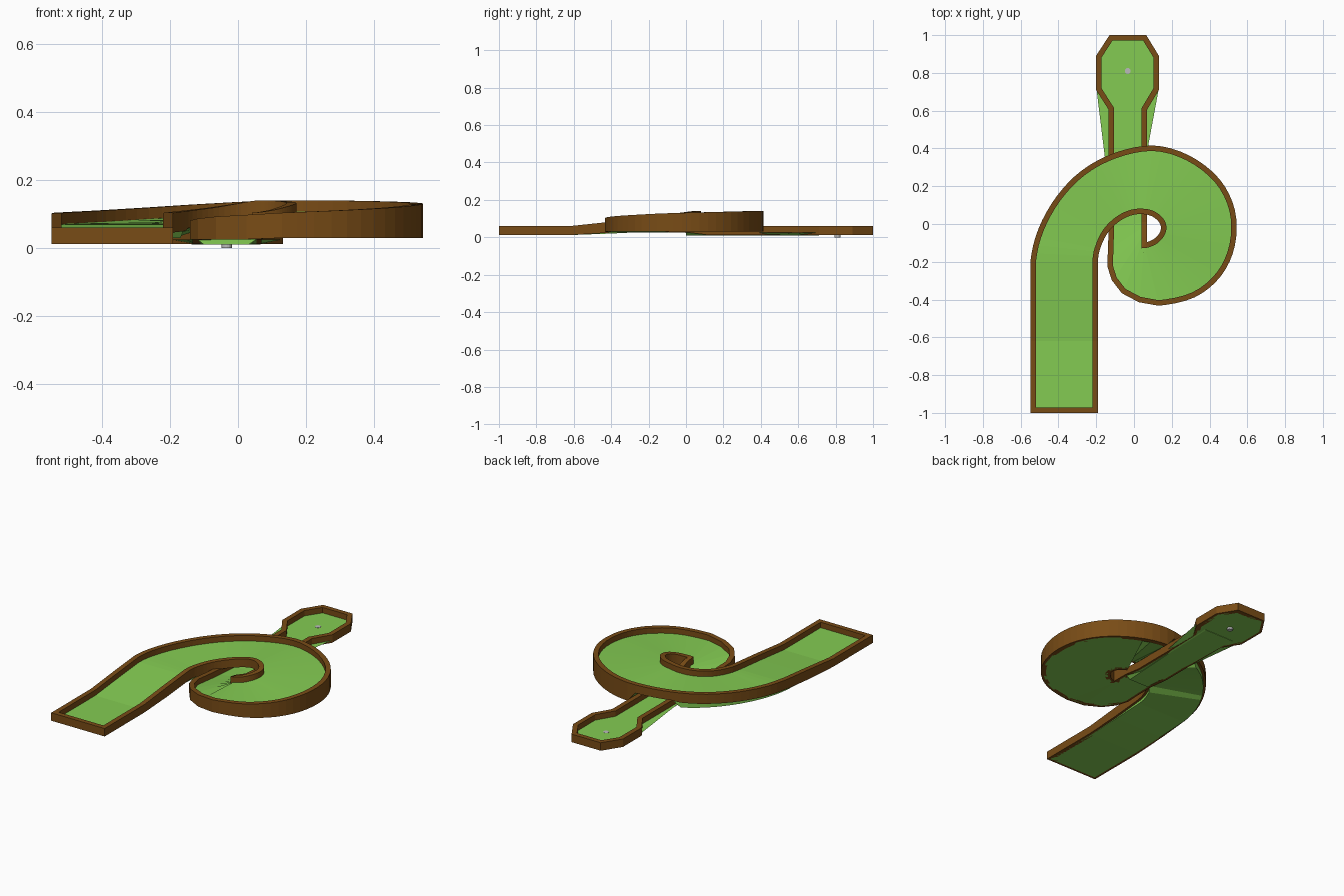
import bpy, bmesh
from mathutils import Vector

if "Cube" in bpy.data.objects:
    bpy.data.objects.remove(bpy.data.objects["Cube"])


def material(name, color):
    m = bpy.data.materials.new(name)
    m.diffuse_color = (*color, 1)
    m.use_nodes = True
    m.node_tree.nodes["Principled BSDF"].inputs["Base Color"].default_value = m.diffuse_color
    return m


GREEN = material("turf", (0.23, 0.60, 0.085))
BROWN = material("timber", (0.19, 0.072, 0.008))
GREY = material("metal", (0.5, 0.5, 0.5))


def add(name, verts, faces, mat):
    me = bpy.data.meshes.new(name)
    me.from_pydata(verts, [], faces)
    bm = bmesh.new()
    bm.from_mesh(me)
    bmesh.ops.recalc_face_normals(bm, faces=bm.faces)
    bm.to_mesh(me)
    bm.free()
    me.materials.append(mat)
    ob = bpy.data.objects.new(name, me)
    bpy.context.collection.objects.link(ob)
    return ob


# stations along the lane: outer wall x,y / inner wall x,y / wall top z
start = [(-.534, -.985, -.206, -.985, .06), (-.534, -.62, -.206, -.62, .06),
         (-.534, -.4, -.206, -.4, .083)]
spiral = [(-.534, -.2, -.206, -.2, .102), (-.492, -.03, -.187, -.11, .106),
          (-.4, .135, -.145, -.03, .111), (-.27, .27, -.08, .03, .119),
          (-.1, .362, -.01, .062, .13), (.1, .401, .055, .066, .14),
          (.285, .35, .105, .052, .14), (.44, .23, .143, .02, .137),
          (.52, .07, .157, -.015, .133), (.52, -.11, .15, -.05, .128),
          (.45, -.265, .127, -.08, .12), (.315, -.375, .098, -.1, .112),
          (.13, -.418, .055, -.113, .104)]
outlet = [(.03, -.4, .055, -.09, .098), (-.055, -.355, .055, -.07, .093),
          (-.105, -.29, .055, -.05, .087), (-.127, -.22, .055, -.03, .081),
          (-.123, -.13, .055, -.01, .075), (-.12, -.02, .055, .01, .068),
          (-.12, .12, .055, .12, .06), (-.12, .61, .055, .61, .06),
          (-.187, .715, .118, .715, .06), (-.187, .885, .118, .885, .06),
          (-.122, .985, .057, .985, .06)]

# smooth only the spiral section
SUB = 4
ctrl = start + spiral + outlet
n0, n1 = len(start), len(start) + len(spiral) - 1
lane = list(start)
for i in range(n0, n1):
    a, b, c, d = ctrl[i - 1:i + 3]
    for k in range(SUB):
        t = k / SUB
        lane.append(tuple(.5 * (2 * q + (r - p) * t + (2*p - 5*q + 4*r - s) * t*t
                                + (3*q - p - 3*r + s) * t**3)
                          for p, q, r, s in zip(a, b, c, d)))
lane += ctrl[n1:]
bridge_end = n0 + 6 * SUB
last_spiral = n0 + (n1 - n0) * SUB


def underside(i, x, y, top):
    if i < n0:
        return .012 if y < -.45 else .02
    if i < bridge_end and -.17 < x < .09 and y > -.06:
        return top - .05              # opening beneath the bridge
    if i > last_spiral:
        return .012 if y > .1 else .026
    return .03


# turf: closed strip between the two walls
verts, faces = [], []
for i, (ox, oy, ix, iy, z) in enumerate(lane):
    verts += [(ox, oy, z - .033), (ix, iy, z - .033),
              (ix, iy, underside(i, ix, iy, z)), (ox, oy, underside(i, ox, oy, z))]
for i in range(len(lane) - 1):
    a, b = 4 * i, 4 * i + 4
    faces += [(a + k, a + (k + 1) % 4, b + (k + 1) % 4, b + k) for k in range(4)]
faces += [(0, 1, 2, 3), tuple(range(len(verts) - 4, len(verts)))]
add("turf_floor", verts, faces, GREEN)

# timber border: one closed mitred loop round the lane
loop = []
for side in (0, 2):
    row = []
    for i, s in enumerate(lane):
        x, y, z = s[side], s[side + 1], s[4]
        low = underside(i, x, y, z)
        if n0 - 1 <= i < bridge_end - 2 * SUB:
            low = max(low, z - .058)
        row.append((Vector((x, y)), z, low))
    loop += row if side == 0 else row[::-1]
W = .0145
verts, faces = [], []
N = len(loop)
for i, (p, top, low) in enumerate(loop):
    d0 = (p - loop[i - 1][0]).normalized()
    d1 = (loop[(i + 1) % N][0] - p).normalized()
    m = (d0 + d1).normalized()
    nrm = Vector((-m.y, m.x)) * (W / max(.65, m.dot(d1)))
    for q, z in ((p + nrm, low), (p + nrm, top), (p - nrm, top), (p - nrm, low)):
        verts.append((q.x, q.y, z))
for i in range(N):
    a, b = 4 * i, 4 * ((i + 1) % N)
    faces += [(a + k, a + (k + 1) % 4, b + (k + 1) % 4, b + k) for k in range(4)]
add("border_wall", verts, faces, BROWN)

# tapered base flanking the tunnel exit
top = [(-.198, .71), (.13, .71), (.065, .36), (.055, .0), (-.12, .0), (-.155, .36)]
low = [(-.13, .71), (.06, .71), (.05, .36), (.03, .0), (-.1, .0), (-.12, .36)]
verts = [(x, y, .026) for x, y in top] + [(x, y, .01) for x, y in low]
faces = [tuple(range(6)), tuple(range(6, 12))]
faces += [(i, (i + 1) % 6, 6 + (i + 1) % 6, 6 + i) for i in range(6)]
add("tunnel_base", verts, faces, GREEN)

# hole cup
bpy.ops.mesh.primitive_cylinder_add(vertices=16, radius=.016, depth=.028,
                                    location=(-.033, .81, .014))
cup = bpy.context.object
cup.name = "hole_cup"
cup.data.materials.append(GREY)
